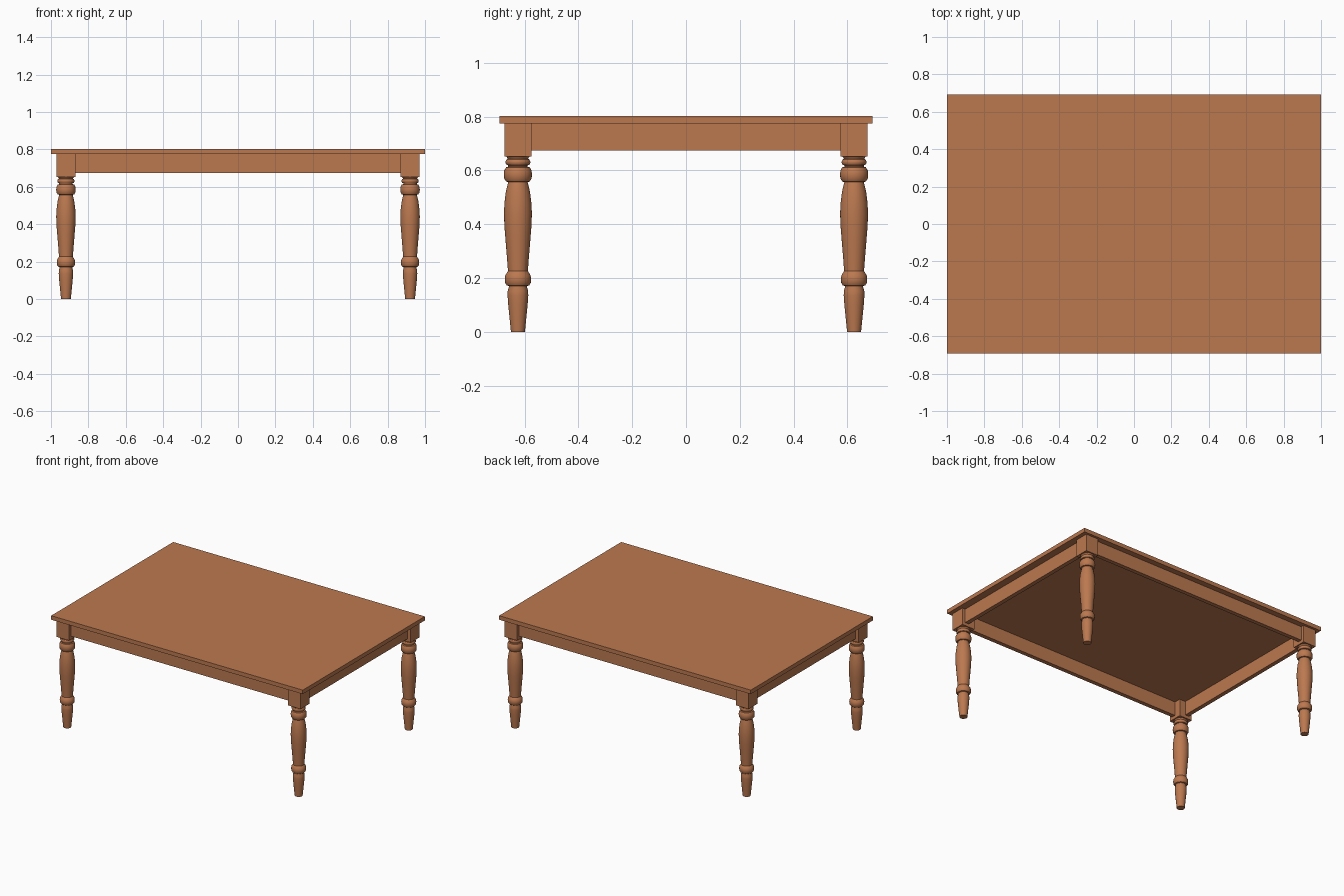
import bpy, math

if "Cube" in bpy.data.objects:
    bpy.data.objects.remove(bpy.data.objects["Cube"])

wood = bpy.data.materials.new("warm brown wood")
wood.diffuse_color = (0.50, 0.19, 0.08, 1)
wood.use_nodes = True
wood.node_tree.nodes["Principled BSDF"].inputs["Base Color"].default_value = wood.diffuse_color

LEG_X, LEG_Y = 0.92, 0.625      # leg centres
BLOCK = 0.101                   # square leg block width
UNDER = 0.774                   # underside of the table top


def box(name, size, centre):
    bpy.ops.mesh.primitive_cube_add(size=1, location=centre)
    ob = bpy.context.object
    ob.name = name
    ob.scale = size
    bpy.ops.object.transform_apply(location=False, rotation=False, scale=True)
    ob.data.materials.append(wood)
    return ob


def lathe(name, profile, x, y, sides=32):
    """Solid turned from (radius, height) points, bottom to top."""
    verts, faces = [], []
    for r, z in profile:
        for i in range(sides):
            a = 2 * math.pi * i / sides
            verts.append((r * math.cos(a), r * math.sin(a), z))
    for k in range(len(profile) - 1):
        for i in range(sides):
            j = (i + 1) % sides
            a, b = k * sides, (k + 1) * sides
            faces.append((a + i, a + j, b + j, b + i))
    faces.append(tuple(reversed(range(sides))))
    top = (len(profile) - 1) * sides
    faces.append(tuple(range(top, top + sides)))
    me = bpy.data.meshes.new(name)
    me.from_pydata(verts, [], faces)
    me.materials.append(wood)
    ob = bpy.data.objects.new(name, me)
    ob.location = (x, y, 0)
    bpy.context.collection.objects.link(ob)
    bpy.ops.object.select_all(action='DESELECT')
    ob.select_set(True)
    bpy.context.view_layer.objects.active = ob
    bpy.ops.object.shade_smooth_by_angle(angle=math.radians(30))
    return ob


# turned leg outline: foot, lower ring, vase, upper ring, collar
profile = [
    (0.026, 0.0), (0.031, 0.05), (0.036, 0.10), (0.0385, 0.135),
    (0.038, 0.152), (0.034, 0.165), (0.034, 0.170),
    (0.042, 0.173), (0.048, 0.183), (0.049, 0.198), (0.047, 0.210), (0.038, 0.225),
    (0.037, 0.226), (0.041, 0.28), (0.046, 0.34), (0.050, 0.39), (0.052, 0.44),
    (0.050, 0.48), (0.045, 0.52), (0.038, 0.55), (0.036, 0.557),
    (0.044, 0.559), (0.051, 0.570), (0.052, 0.585), (0.051, 0.599), (0.044, 0.612),
    (0.036, 0.614), (0.036, 0.619),
    (0.042, 0.621), (0.046, 0.628), (0.046, 0.634), (0.042, 0.641),
    (0.038, 0.643), (0.040, 0.648), (0.046, 0.654),
]

# table top
box("table_top", (2.0, 1.386, 0.803 - UNDER), (0, 0, (0.803 + UNDER) / 2))

# four legs with square blocks
for sy, fb in ((-1, "front"), (1, "back")):
    for sx, lr in ((-1, "left"), (1, "right")):
        x, y = sx * LEG_X, sy * LEG_Y
        lathe(f"{fb}_{lr}_leg", profile, x, y)
        box(f"{fb}_{lr}_leg_block", (BLOCK, BLOCK, UNDER - 0.652),
            (x, y, (UNDER + 0.652) / 2))

# aprons between the blocks, set back from the block faces
AZ, AH, AT = (UNDER + 0.674) / 2, UNDER - 0.674, 0.03
for s, fb, lr in ((-1, "front", "left"), (1, "back", "right")):
    box(f"{fb}_apron", (2 * LEG_X - BLOCK, AT, AH), (0, s * (LEG_Y + 0.012), AZ))
    box(f"{lr}_apron", (AT, 2 * LEG_Y - BLOCK, AH), (s * (LEG_X + 0.012), 0, AZ))
